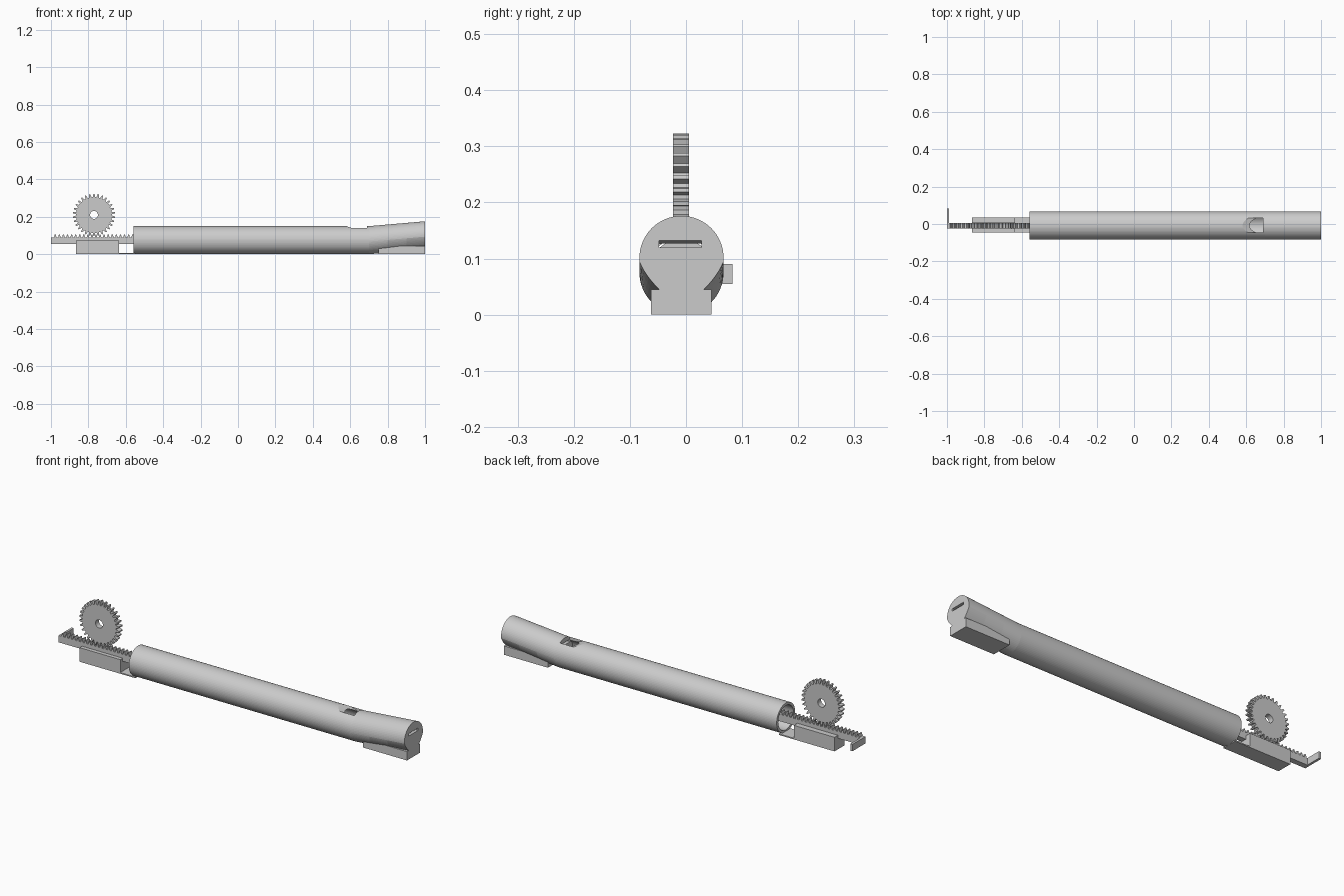
import bpy, bmesh, math
from mathutils import Vector

if "Cube" in bpy.data.objects:
    bpy.data.objects.remove(bpy.data.objects["Cube"])

YC = -0.008          # centre line of the whistle
R = 0.075            # tube radius
N = 64

grey = bpy.data.materials.new("plain grey")
grey.diffuse_color = (0.6, 0.6, 0.6, 1)
grey.use_nodes = True
grey.node_tree.nodes["Principled BSDF"].inputs["Base Color"].default_value = grey.diffuse_color


def finish(name, bm):
    bmesh.ops.recalc_face_normals(bm, faces=bm.faces)
    me = bpy.data.meshes.new(name)
    bm.to_mesh(me)
    bm.free()
    me.materials.append(grey)
    ob = bpy.data.objects.new(name, me)
    bpy.context.collection.objects.link(ob)
    return ob


def loft(name, rings):
    """Skin closed rings of points and cap both ends."""
    bm = bmesh.new()
    vs = [[bm.verts.new(p) for p in ring] for ring in rings]
    for a, b in zip(vs, vs[1:]):
        for i in range(len(a)):
            j = (i + 1) % len(a)
            bm.faces.new((a[i], a[j], b[j], b[i]))
    bm.faces.new(vs[0])
    bm.faces.new(vs[-1])
    return finish(name, bm)


def prism_y(name, pts, y0, y1):
    return loft(name, [[(x, y, z) for x, z in pts] for y in (y0, y1)])


def box(name, x0, x1, y0, y1, z0, z1):
    return prism_y(name, [(x0, z0), (x1, z0), (x1, z1), (x0, z1)], y0, y1)


def circle(x, r, zc):
    return [(x, YC + r * math.cos(2 * math.pi * i / N), zc + r * math.sin(2 * math.pi * i / N))
            for i in range(N)]


def boolean(ob, tool, op='DIFFERENCE'):
    m = ob.modifiers.new(op.lower(), 'BOOLEAN')
    m.operation, m.object, m.solver = op, tool, 'EXACT'
    bpy.context.view_layer.objects.active = ob
    bpy.ops.object.modifier_apply(modifier=m.name)
    bpy.data.objects.remove(tool)


# Tube whose end rises into the mouthpiece
def section(x):
    t = max(0, (x - 0.70) / 0.30)
    pts = []
    for _, y, z in circle(x, R, 0.0):
        waist = 1 - 0.32 * t * max(0, -z / R - 0.1)
        pts.append((x, YC + (y - YC) * waist, z + R + 0.026 * t))
    return pts


body = loft("whistle_tube", [section(x) for x in (-0.56, 0.55, 0.70, 0.8, 0.9, 1.0)])

# Flat foot below the mouthpiece
boolean(body, box("foot", 0.75, 1.0, -0.062, 0.045, 0.0, 0.045), 'UNION')

# Hollow bore, windway slot and sound window with sloping lip
boolean(body, loft("bore", [circle(x, 0.062, R) for x in (-0.6, 0.69)]))
boolean(body, prism_y("windway", [(0.66, 0.113), (1.02, 0.12), (1.02, 0.132), (0.66, 0.126)],
                      -0.048, 0.028))
boolean(body, prism_y("window", [(0.575, 0.152), (0.65, 0.125), (0.65, 0.09), (0.69, 0.09),
                                 (0.69, 0.2), (0.575, 0.2)], -0.045, 0.033))

# Rack: straight bar with teeth along the top
pitch = 2 * math.pi * 0.104 / 30
profile = [(-0.56 + 0.2, 0.055), (-1.0, 0.055), (-1.0, 0.09)]
x = -0.77 - 9.5 * pitch - pitch / 2
while x < -0.40:
    profile += [(x - 0.3 * pitch + pitch / 2, 0.09), (x - 0.12 * pitch + pitch / 2, 0.106),
                (x + 0.12 * pitch + pitch / 2, 0.106), (x + 0.3 * pitch + pitch / 2, 0.09)]
    x += pitch
profile.append((-0.36, 0.09))
prism_y("rack", profile, -0.023, 0.005)
box("rack_handle", -1.0, -0.988, 0.005, 0.083, 0.055, 0.09)

# Piston inside the bore
loft("piston", [circle(x, 0.059, R) for x in (-0.36, -0.32)])

# Pinion gear with a round axle hole
pts = []
for i in range(30):
    for off, r in ((-0.32, 0.096), (-0.14, 0.113), (0.14, 0.113), (0.32, 0.096)):
        a = math.pi / 2 + (i + 0.0 + off) * 2 * math.pi / 30
        pts.append((-0.77 + r * math.cos(a), 0.21 + r * math.sin(a)))
gear = prism_y("pinion_gear", pts, -0.023, 0.005)
hole = [(-0.77 + 0.021 * math.cos(i * math.pi / 16), 0.21 + 0.021 * math.sin(i * math.pi / 16))
        for i in range(32)]
boolean(gear, prism_y("axle_hole", hole, -0.1, 0.1))

# Guide block with a channel for the rack, and thin plate joining it to the tube
guide = box("rack_guide", -0.865, -0.635, -0.045, 0.035, 0.0, 0.072)
boolean(guide, box("channel", -0.9, -0.6, -0.025, 0.007, 0.054, 0.1))
box("joining_plate", -0.635, -0.55, -0.045, 0.035, 0.0, 0.006)
